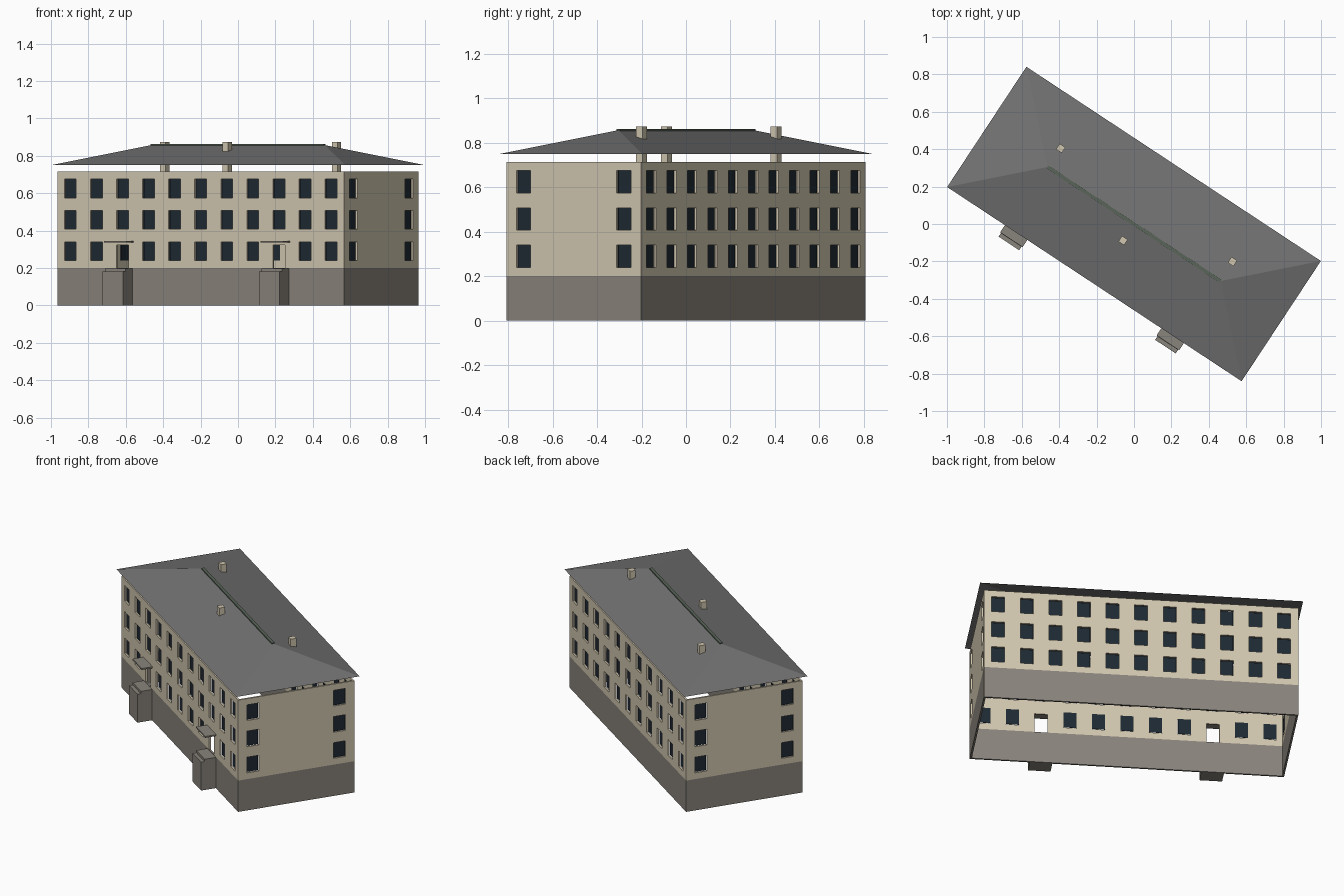
import bpy, bmesh, math
from mathutils import Vector

if "Cube" in bpy.data.objects:
    bpy.data.objects.remove(bpy.data.objects["Cube"])

ANGLE = math.radians(-33.4)          # whole building is turned on its plot
L, W = 0.918, 0.363                  # half length / half width of the walls
BASE, TOP, EAVE, RIDGE = 0.20, 0.715, 0.75, 0.857
PITCH, WIN_W = 0.167, 0.076
ROWS = [(0.24, 0.34), (0.407, 0.507), (0.575, 0.675)]
DOORS = (-3 * PITCH, 3 * PITCH)


def material(name, rgb):
    m = bpy.data.materials.new(name)
    m.diffuse_color = (*rgb, 1)
    m.use_nodes = True
    m.node_tree.nodes["Principled BSDF"].inputs["Base Color"].default_value = m.diffuse_color
    return m


CREAM = material("cream_render", (0.64, 0.57, 0.43))
STONE = material("grey_stone", (0.25, 0.23, 0.20))
SLATE = material("roof_grey", (0.17, 0.17, 0.17))
GLASS = material("dark_glass", (0.013, 0.022, 0.032))
GREEN = material("ridge_green", (0.10, 0.13, 0.10))


def finish(name, bm, mat, thickness=0):
    me = bpy.data.meshes.new(name)
    bm.to_mesh(me)
    bm.free()
    me.materials.append(mat)
    ob = bpy.data.objects.new(name, me)
    bpy.context.collection.objects.link(ob)
    ob.rotation_euler.z = ANGLE
    if thickness:
        mod = ob.modifiers.new("thickness", 'SOLIDIFY')
        mod.thickness, mod.offset, mod.use_even_offset = thickness, -1, True
    return ob


def box(bm, lo, hi):
    vs = bmesh.ops.create_cube(bm, size=1)["verts"]
    for v in vs:
        v.co = Vector([lo[i] + (v.co[i] + 0.5) * (hi[i] - lo[i]) for i in range(3)])


# Each side: outward normal, direction along wall, half length, distance, window centres
LONG = [PITCH * i for i in range(-5, 6)]
END = [-0.27, 0.27]
SIDES = [
    (Vector((0, -1, 0)), Vector((1, 0, 0)), L, W, LONG),
    (Vector((1, 0, 0)), Vector((0, 1, 0)), W, L, END),
    (Vector((0, 1, 0)), Vector((-1, 0, 0)), L, W, LONG),
    (Vector((-1, 0, 0)), Vector((0, -1, 0)), W, L, END),
]
UP = Vector((0, 0, 1))
DOOR_TOP = 0.322
ZCUTS = sorted({BASE, TOP, DOOR_TOP} | {z for r in ROWS for z in r})


def quad(bm, n, d, dist, s0, s1, z0, z1):
    pts = [n * dist + d * s + UP * z for s, z in ((s0, z0), (s1, z0), (s1, z1), (s0, z1))]
    bm.faces.new([bm.verts.new(p) for p in pts])


walls, plinth, panes = bmesh.new(), bmesh.new(), bmesh.new()
for k, (n, d, half, dist, centres) in enumerate(SIDES):
    holes = []
    for c in centres:
        for r, (z0, z1) in enumerate(ROWS):
            s0, s1 = c - WIN_W / 2, c + WIN_W / 2
            if k == 0 and r == 0 and c in DOORS:
                holes.append((s0, s1, BASE, DOOR_TOP))
                continue
            holes.append((s0, s1, z0, z1))
            quad(panes, n, d, dist - 0.013, s0, s1, z0, z1)
    # wall as a grid of cells with the openings left out
    scuts = sorted({-half, half} | {s for h in holes for s in h[:2]})
    for s0, s1 in zip(scuts, scuts[1:]):
        for z0, z1 in zip(ZCUTS, ZCUTS[1:]):
            s, z = (s0 + s1) / 2, (z0 + z1) / 2
            if not any(h[0] < s < h[1] and h[2] < z < h[3] for h in holes):
                quad(walls, n, d, dist, s0, s1, z0, z1)
    quad(plinth, n, d, dist, -half, half, 0, BASE)

for bm in (walls, plinth):
    bmesh.ops.remove_doubles(bm, verts=bm.verts, dist=1e-5)
finish("walls", walls, CREAM, 0.011)
finish("plinth", plinth, STONE, 0.011)
finish("window_panes", panes, GLASS, 0.002)

# Hipped roof sheet
bm = bmesh.new()
RL, RW, RR = 0.943, 0.385, 0.554
a, b, c, d = [bm.verts.new((x * RL, y * RW, EAVE)) for x, y in ((-1, -1), (1, -1), (1, 1), (-1, 1))]
e, f = bm.verts.new((-RR, 0, RIDGE)), bm.verts.new((RR, 0, RIDGE))
for face in ((a, b, f, e), (b, c, f), (c, d, e, f), (d, a, e)):
    bm.faces.new(face)
finish("roof", bm, SLATE)

# Ridge cap
bm = bmesh.new()
box(bm, (-RR, -0.009, RIDGE - 0.005), (RR, 0.009, RIDGE + 0.005))
finish("ridge_cap", bm, GREEN)

# Chimneys
bm = bmesh.new()
for x, y in ((-0.55, 0.122), (0, -0.106), (0.55, 0.122)):
    box(bm, (x - 0.018, y - 0.018, 0.69), (x + 0.018, y + 0.018, 0.873))
finish("chimneys", bm, CREAM)

# Entrance steps and canopies in front of the doors
steps, canopies = bmesh.new(), bmesh.new()
for x in DOORS:
    box(steps, (x - 0.066, -W - 0.07, 0), (x + 0.066, -W, BASE - 0.003))
    box(steps, (x - 0.066, -W - 0.092, 0), (x + 0.066, -W - 0.07, 0.182))
    box(canopies, (x - 0.072, -W - 0.068, 0.336), (x + 0.072, -W, 0.345))
finish("entrance_steps", steps, STONE)
finish("door_canopies", canopies, STONE)
